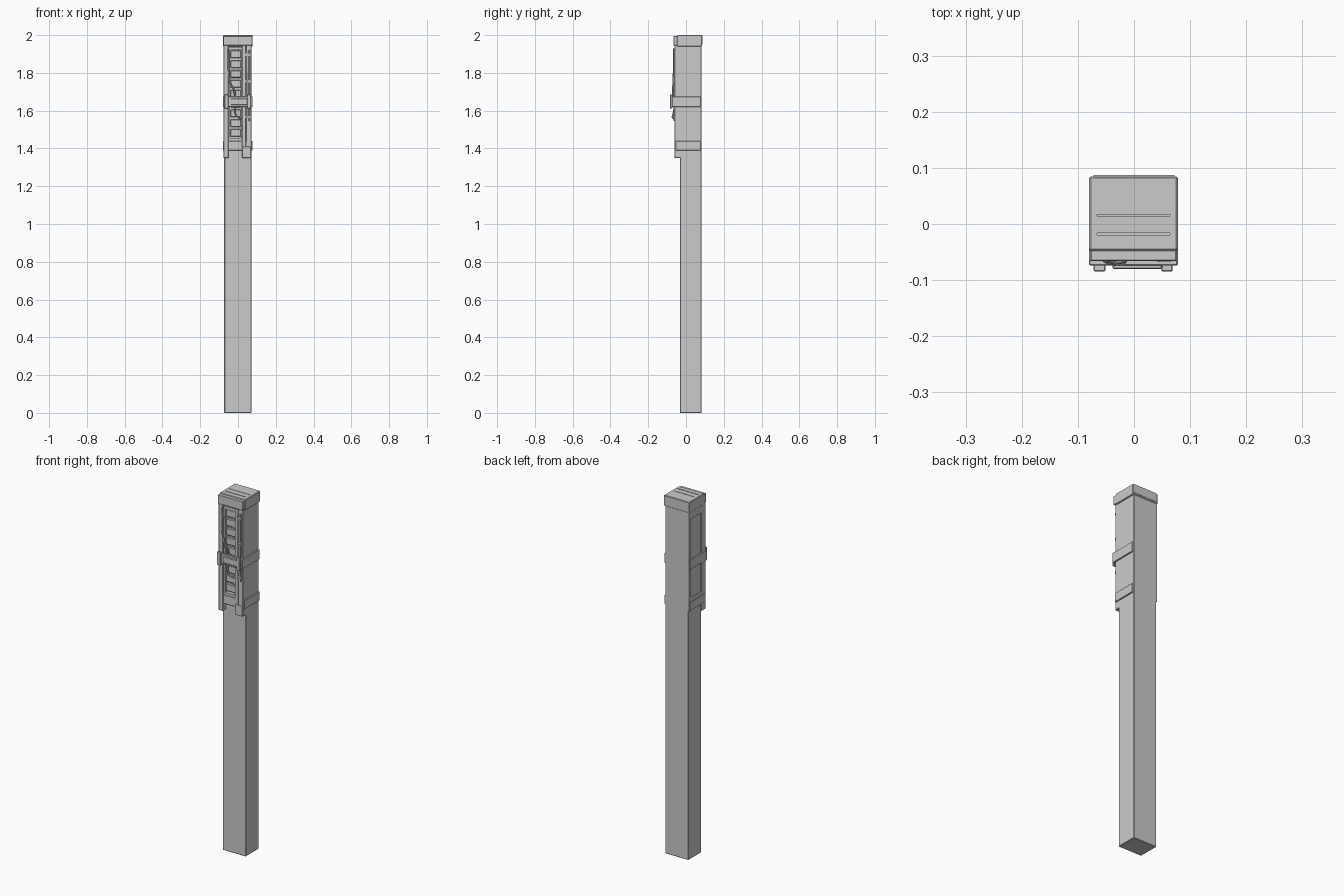
import bpy, bmesh
from mathutils import Vector

if "Cube" in bpy.data.objects:
    bpy.data.objects.remove(bpy.data.objects["Cube"])


def box(name, x, y, z, bevel=0.0):
    """Box from (min, max) ranges, with an optional chamfer."""
    bm = bmesh.new()
    bmesh.ops.create_cube(bm, size=1)
    for v in bm.verts:
        v.co = Vector([(r[0] + r[1]) / 2 + c * (r[1] - r[0]) for r, c in zip((x, y, z), v.co)])
    if bevel:
        bmesh.ops.bevel(bm, geom=bm.edges[:], offset=bevel, segments=1, affect='EDGES')
    me = bpy.data.meshes.new(name)
    bm.to_mesh(me)
    bm.free()
    ob = bpy.data.objects.new(name, me)
    bpy.context.collection.objects.link(ob)
    return ob


def tube(name, pts, radius, smooth=True):
    """Round cable or rod through points."""
    cu = bpy.data.curves.new(name, 'CURVE')
    cu.dimensions = '3D'
    cu.bevel_depth, cu.bevel_resolution, cu.resolution_u = radius, 1, 5
    cu.use_fill_caps = True
    sp = cu.splines.new('BEZIER' if smooth else 'POLY')
    if smooth:
        sp.bezier_points.add(len(pts) - 1)
        for b, p in zip(sp.bezier_points, pts):
            b.co = p
            b.handle_left_type = b.handle_right_type = 'AUTO'
    else:
        sp.points.add(len(pts) - 1)
        for b, p in zip(sp.points, pts):
            b.co = (*p, 1)
    ob = bpy.data.objects.new(name, cu)
    bpy.context.collection.objects.link(ob)
    return ob


# Main post, running up into the head
box("post", (-0.073, 0.071), (-0.033, 0.083), (0, 1.97), 0.003)

# Top cap with shallow grooves
cap = box("top_cap", (-0.08, 0.078), (-0.048, 0.085), (1.94, 2.0), 0.003)
for i, (a, b) in enumerate(((0.014, 0.017), (-0.020, -0.016))):
    cutter = box(f"groove_cutter_{i}", (-0.066, 0.064), (a, b), (1.994, 2.01))
    cutter.hide_render = True
    cutter.hide_viewport = True
    cutter.display_type = 'WIRE'
    m = cap.modifiers.new("groove", 'BOOLEAN')
    m.operation, m.solver, m.object = 'DIFFERENCE', 'EXACT', cutter
bpy.context.view_layer.update()
mesh = bpy.data.meshes.new_from_object(cap.evaluated_get(bpy.context.evaluated_depsgraph_get()))
cap.modifiers.clear()
cap.data = mesh
for ob in [o for o in bpy.data.objects if o.name.startswith("groove_cutter")]:
    bpy.data.objects.remove(ob)
box("cap_back_lip", (-0.072, 0.072), (0.083, 0.087), (1.95, 1.998))

# Front corner posts with feet hanging below the head
box("corner_post_left", (-0.077, -0.050), (-0.062, -0.025), (1.35, 1.995), 0.002)
box("corner_post_right", (0.044, 0.071), (-0.060, -0.025), (1.35, 1.96), 0.002)
box("foot_right", (0.022, 0.069), (-0.062, -0.027), (1.35, 1.41), 0.002)
box("strip_right", (0.022, 0.042), (-0.060, -0.030), (1.39, 1.97), 0.001)

# Side frame on the left: back stile and rails around a recessed panel
box("side_stile_left", (-0.078, -0.070), (0.066, 0.083), (1.39, 1.95))
for n, z in (("top", (1.90, 1.95)), ("bottom", (1.43, 1.46))):
    box(f"side_rail_left_{n}", (-0.077, -0.070), (-0.03, 0.07), z)

# Head bands on both sides and across the front
for n, z, front in (("middle", (1.62, 1.675), -0.074), ("bottom", (1.39, 1.44), -0.055)):
    for side, x in (("left", (-0.08, -0.068)), ("right", (0.066, 0.078))):
        box(f"{n}_band_{side}", x, (front, 0.080), z, 0.002)
    box(f"{n}_band_front", (-0.079, 0.077), (front, front + 0.013), z, 0.002)
box("top_band_front", (-0.078, 0.076), (-0.066, -0.046), (1.945, 1.995), 0.002)

# Pads and plate on the middle band
box("band_pad_left", (-0.072, -0.051), (-0.085, -0.072), (1.612, 1.685), 0.002)
box("band_pad_right", (0.049, 0.069), (-0.085, -0.072), (1.612, 1.685), 0.002)
box("band_plate", (-0.038, 0.05), (-0.080, -0.072), (1.63, 1.665), 0.002)

# Slatted front panel
for x in (-0.049, 0.016):
    box("panel_stile", (x, x + 0.007), (-0.052, -0.032), (1.44, 1.93))
for z in (1.44, 1.92):
    box("panel_rail", (-0.049, 0.023), (-0.052, -0.032), (z, z + 0.014))
for i in range(9):
    z = 1.462 + i * 0.052
    box(f"slat_{i}", (-0.040, 0.016), (-0.049, -0.032), (z, z + 0.04), 0.003)

# Vertical rods on the right post
tube("rod_outer", [(0.060, -0.063, 1.545), (0.060, -0.063, 1.92)], 0.004, False)
tube("rod_inner", [(0.047, -0.064, 1.56), (0.047, -0.064, 1.92)], 0.004, False)
for z in (1.56, 1.75, 1.89):
    box("rod_bracket", (0.040, 0.066), (-0.067, -0.058), (z, z + 0.012))

# Loose cable across the slats, passing behind the middle band
tube("cable_upper", [(-0.051, -0.064, 1.93), (-0.050, -0.066, 1.80), (-0.040, -0.068, 1.74),
                     (-0.020, -0.066, 1.715), (-0.014, -0.060, 1.65), (-0.016, -0.066, 1.59),
                     (0.0, -0.072, 1.565), (0.022, -0.064, 1.555)], 0.004)
tube("cable_lower", [(-0.045, -0.062, 1.88), (-0.042, -0.066, 1.76), (-0.022, -0.072, 1.70),
                     (-0.012, -0.058, 1.64)], 0.003)
